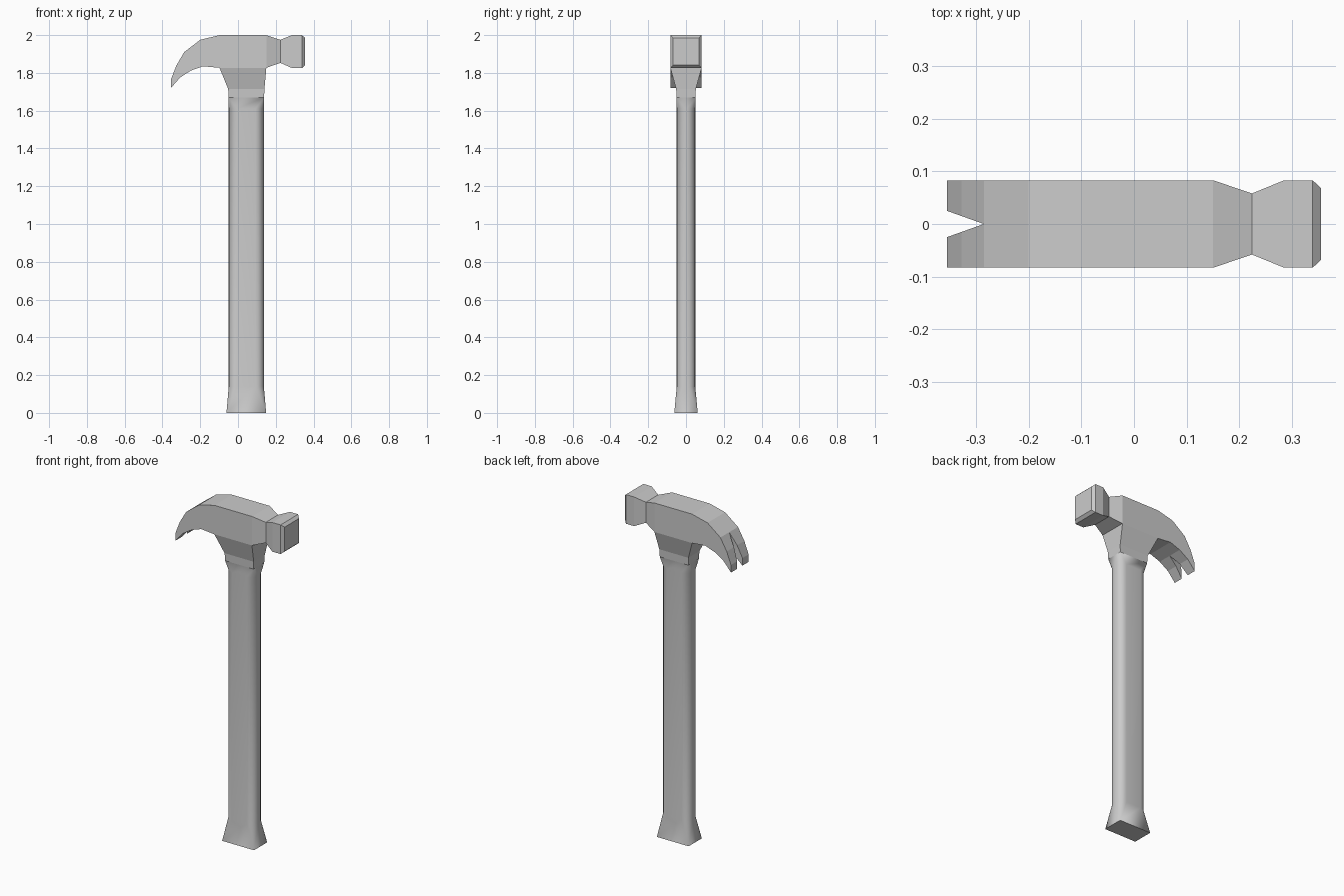
import bpy, bmesh, math

if "Cube" in bpy.data.objects:
    bpy.data.objects.remove(bpy.data.objects["Cube"])

CX = 0.044  # handle axis offset in x


def finish(name, bm, smooth_angle=None):
    bmesh.ops.remove_doubles(bm, verts=bm.verts, dist=1e-5)
    bmesh.ops.recalc_face_normals(bm, faces=bm.faces)
    mesh = bpy.data.meshes.new(name)
    bm.to_mesh(mesh)
    bm.free()
    ob = bpy.data.objects.new(name, mesh)
    bpy.context.collection.objects.link(ob)
    if smooth_angle:
        bpy.ops.object.select_all(action='DESELECT')
        ob.select_set(True)
        bpy.context.view_layer.objects.active = ob
        bpy.ops.object.shade_smooth_by_angle(angle=math.radians(smooth_angle))
    return ob


def bridge(bm, a, b):
    for i in range(len(a)):
        j = (i + 1) % len(a)
        bm.faces.new((a[i], a[j], b[j], b[i]))


def rounded_rect(bm, cx, hx, hy, z, r=0.0, seg=5):
    # rounded rectangle ring; r = 0 collapses each corner to one point
    ring = []
    for k, (sx, sy) in enumerate(((1, 1), (-1, 1), (-1, -1), (1, -1))):
        for i in range(seg + 1):
            a = math.pi / 2 * (k + i / seg)
            ring.append(bm.verts.new((cx + sx * (hx - r) + r * math.cos(a),
                                      sy * (hy - r) + r * math.sin(a), z)))
    return ring


# Head: sections (x top, z top, x bottom, z bottom, half width, half slot gap)
sections = [
    (-0.355, 1.765, -0.355, 1.72, 0.083, 0.025),
    (-0.327, 1.838, -0.307, 1.775, 0.083, 0.015),
    (-0.285, 1.910, -0.250, 1.812, 0.083, 0),
    (-0.200, 1.975, -0.185, 1.835, 0.083, 0),
    (-0.098, 2.000, -0.098, 1.827, 0.083, 0),
    (0.150, 2.000, 0.150, 1.827, 0.083, 0),
    (0.224, 1.975, 0.224, 1.853, 0.058, 0),
    (0.285, 2.000, 0.285, 1.826, 0.083, 0),
    (0.339, 2.000, 0.339, 1.826, 0.083, 0),
    (0.355, 1.985, 0.355, 1.841, 0.068, 0),
]
bm = bmesh.new()
for s in (1, -1):
    rings = []
    for xt, zt, xb, zb, w, g in sections:
        rings.append([bm.verts.new(p) for p in (
            (xt, s * g, zt), (xt, s * w, zt), (xb, s * w, zb), (xb, s * g, zb))])
    for n in range(len(rings) - 1):
        a, b = rings[n], rings[n + 1]
        for i in range(4):
            if i == 3 and n > 1:      # inner wall exists only along the slot
                continue
            if i == 2 and n == 4:     # underside left open where the neck joins
                continue
            j = (i + 1) % 4
            bm.faces.new((a[i], a[j], b[j], b[i]))
    bm.faces.new(rings[0])
    bm.faces.new(rings[-1])
finish("head", bm)

# Neck: tapered socket with a short straight collar
bm = bmesh.new()
levels = [(0.026, 0.124, 0.083, 1.827), (CX, 0.096, 0.052, 1.715), (CX, 0.094, 0.050, 1.67)]
rings = [[bm.verts.new((cx + sx * hx, sy * hy, z))
          for sx, sy in ((1, 1), (-1, 1), (-1, -1), (1, -1))] for cx, hx, hy, z in levels]
for a, b in zip(rings, rings[1:]):
    bridge(bm, a, b)
finish("neck", bm)

# Handle: rounded shaft blending to square corners at both ends
bm = bmesh.new()
levels = [(0.105, 0.062, 0.0, 0.0), (0.093, 0.049, 0.14, 0.044),
          (0.093, 0.049, 1.61, 0.044), (0.094, 0.050, 1.67, 0.0)]
rings = [rounded_rect(bm, CX, hx, hy, z, r) for hx, hy, z, r in levels]
for a, b in zip(rings, rings[1:]):
    bridge(bm, a, b)
bm.faces.new(rings[0])
finish("handle", bm, 50)
